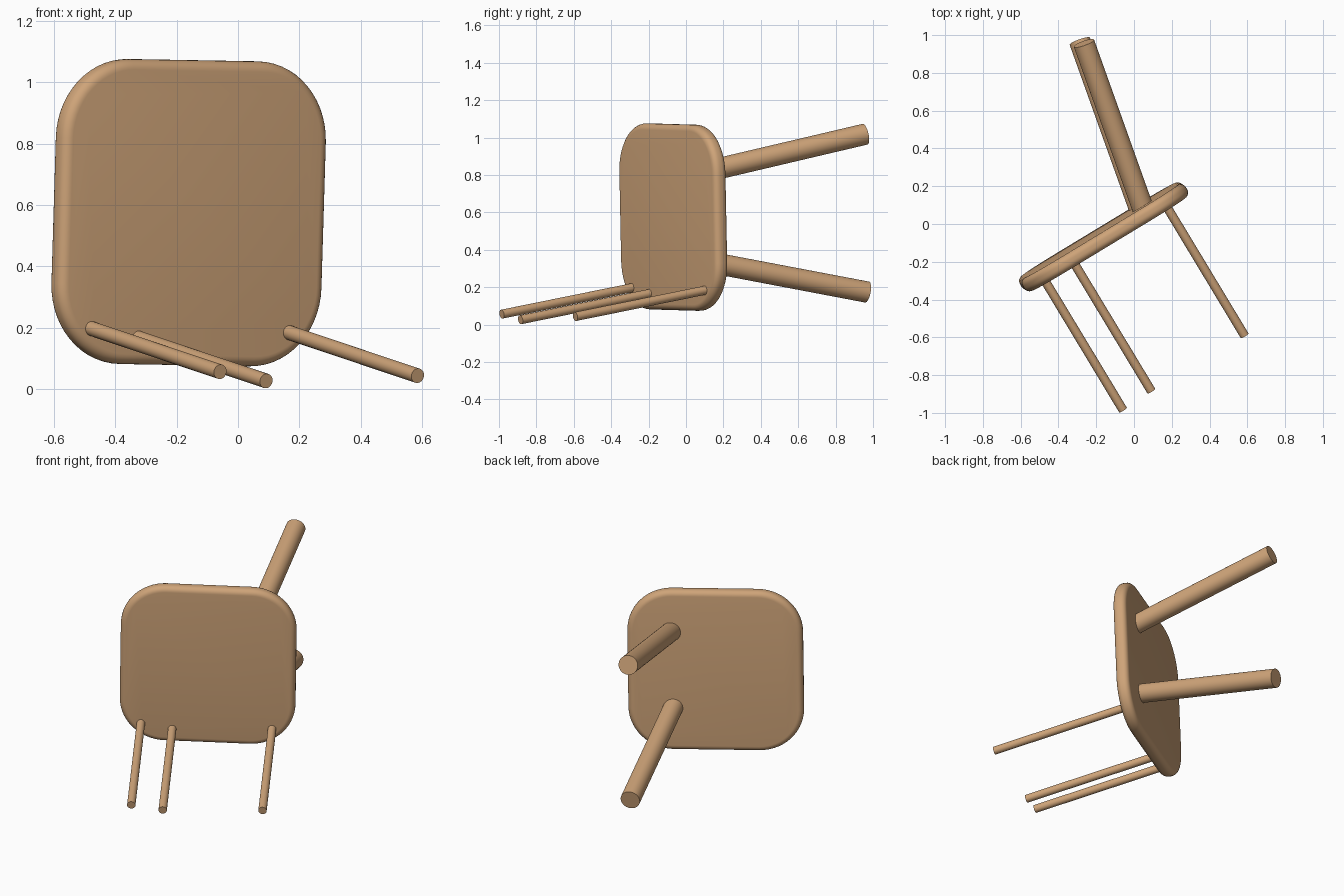
import bpy, bmesh, math
from mathutils import Vector, Matrix

if "Cube" in bpy.data.objects:
    bpy.data.objects.remove(bpy.data.objects["Cube"])

wood = bpy.data.materials.new("tan wood")
wood.diffuse_color = (0.62, 0.37, 0.19, 1)
wood.use_nodes = True
wood.node_tree.nodes["Principled BSDF"].inputs["Base Color"].default_value = wood.diffuse_color

# seat frame: across the seat, along its depth, and out of its front face
across = Vector((0.855, 0.518, -0.017))
up = Vector((0.03, -0.02, 1)).normalized()
across = (across - up * across.dot(up)).normalized()
out = across.cross(up)
SEAT = Vector((-0.161, -0.068, 0.575))


def finish(bm, name, angle=35):
    bmesh.ops.recalc_face_normals(bm, faces=bm.faces)
    me = bpy.data.meshes.new(name)
    bm.to_mesh(me)
    bm.free()
    ob = bpy.data.objects.new(name, me)
    bpy.context.collection.objects.link(ob)
    me.materials.append(wood)
    bpy.context.view_layer.objects.active = ob
    ob.select_set(True)
    bpy.ops.object.shade_smooth_by_angle(angle=math.radians(angle))
    ob.select_set(False)
    return ob


def rod(name, a, b, r):
    a, b = Vector(a), Vector(b)
    bm = bmesh.new()
    bmesh.ops.create_cone(bm, cap_ends=True, segments=40, radius1=r, radius2=r,
                          depth=(b - a).length)
    rot = (b - a).to_track_quat('Z', 'Y').to_matrix().to_4x4()
    bm.transform(Matrix.Translation((a + b) / 2) @ rot)
    return finish(bm, name)


# seat: rounded square slab with a rounded rim
def seat(w, h, t, corner, rim, steps=14, rim_steps=6):
    bm = bmesh.new()
    section = []
    for side in (-1, 1):
        for i in range(rim_steps + 1):
            k = i / rim_steps if side < 0 else 1 - i / rim_steps
            a = k * math.pi / 2
            section.append((rim - rim * math.sin(a),
                            side * (t / 2 - rim + rim * math.cos(a))))
    rings = []
    for inset, z in section:
        ring = []
        for q, (sx, sy) in enumerate(((1, 1), (-1, 1), (-1, -1), (1, -1))):
            for i in range(steps + 1):
                a = (q + i / steps) * math.pi / 2
                r = corner - inset
                x = sx * (w / 2 - corner) + r * math.cos(a)
                y = sy * (h / 2 - corner) + r * math.sin(a)
                ring.append(bm.verts.new(SEAT + across * x + up * y + out * z))
        rings.append(ring)
    n = len(rings[0])
    for lo, hi in zip(rings, rings[1:]):
        for i in range(n):
            bm.faces.new((lo[i], lo[(i + 1) % n], hi[(i + 1) % n], hi[i]))
    bm.faces.new(rings[0])
    bm.faces.new(rings[-1])
    return finish(bm, "seat")


seat(1.01, 0.995, 0.08, 0.26, 0.033)

# two thick splayed legs behind the seat
for name, end, rise in (("upper_leg", Vector((-0.265, 0.957, 1.018)), 0.235),
                        ("lower_leg", Vector((-0.287, 0.968, 0.174)), -0.19)):
    d = Vector((-0.357, 1, rise))
    rod(name, end - d * (end.y - 0.06), end, 0.057)

# three thin backrest spindles, all parallel
d = Vector((0.411, -0.681, -0.138))
for i, end in enumerate(((-0.058, -0.985, 0.056), (0.092, -0.885, 0.026),
                         (0.586, -0.592, 0.043))):
    rod(f"spindle_{i + 1}", Vector(end) - d * 1.05, end, 0.024)
